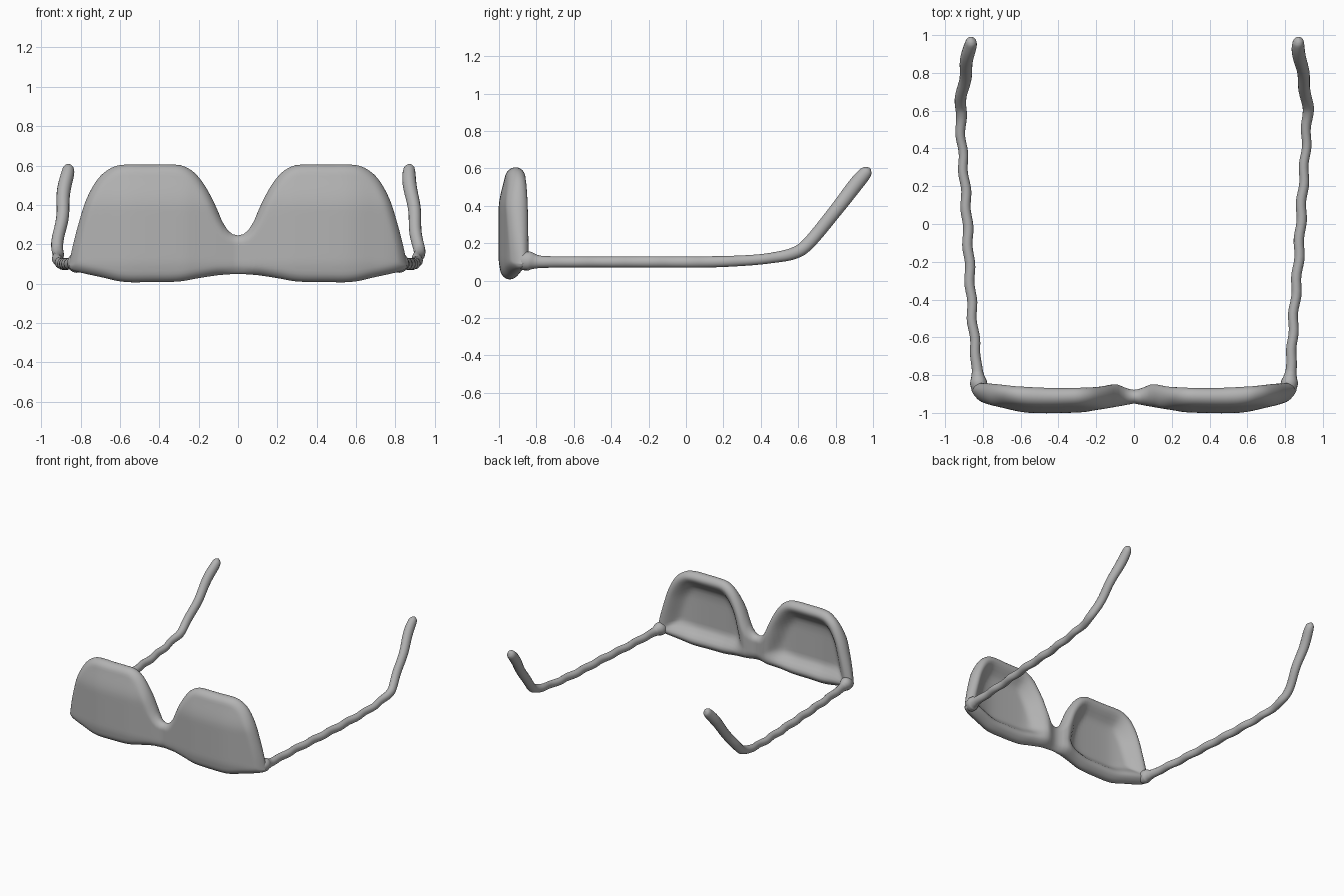
import bpy, bmesh, math
from mathutils import Vector

cube = bpy.data.objects.get("Cube")
if cube:
    bpy.data.objects.remove(cube)

grey = bpy.data.materials.new("plain_grey")
grey.use_nodes = True
grey.diffuse_color = (0.45, 0.45, 0.45, 1)
grey.node_tree.nodes["Principled BSDF"].inputs["Base Color"].default_value = (0.45, 0.45, 0.45, 1)


def spline(points, steps=8):
    """Smooth path through points of any dimension (Catmull-Rom)."""
    p = [points[0]] + list(points) + [points[-1]]
    out = []
    for i in range(1, len(p) - 2):
        for s in range(steps):
            t = s / steps
            out.append(tuple(0.5 * (2 * b + (c - a) * t + (2 * a - 5 * b + 4 * c - d) * t * t
                                    + (3 * b - a - 3 * c + d) * t ** 3)
                             for a, b, c, d in zip(*p[i - 1:i + 3])))
    return out + [tuple(points[-1])]


def lookup(table, x):
    for (x0, y0), (x1, y1) in zip(table, table[1:]):
        if x <= x1:
            return y0 + (y1 - y0) * max(0, x - x0) / max(x1 - x0, 1e-6)
    return table[-1][1]


def smooth(a, b, x):
    t = min(1, max(0, (x - a) / (b - a)))
    return t * t * (3 - 2 * t)


def finish(bm, name):
    bmesh.ops.remove_doubles(bm, verts=bm.verts, dist=0.0004)
    bmesh.ops.recalc_face_normals(bm, faces=bm.faces)
    mesh = bpy.data.meshes.new(name)
    bm.to_mesh(mesh)
    bm.free()
    mesh.materials.append(grey)
    for f in mesh.polygons:
        f.use_smooth = True
    ob = bpy.data.objects.new(name, mesh)
    bpy.context.collection.objects.link(ob)


# Half outline of the lens front (x, z), and its depth along x
TOP = spline([(0, .245), (.04, .258), (.08, .315), (.12, .41), (.17, .50), (.22, .563), (.28, .598),
              (.34, .605), (.46, .605), (.57, .605), (.64, .59), (.71, .535), (.77, .43), (.81, .305),
              (.84, .19), (.86, .09)])
BOTTOM = spline([(0, .05), (.1, .043), (.2, .028), (.3, .011), (.44, .008), (.58, .009), (.7, .034),
                 (.8, .056), (.845, .07), (.86, .09)])
FRONT = spline([(0, -.95), (.08, -.965), (.2, -.985), (.3, -.998), (.55, -1.0), (.7, -.972),
                (.8, -.945), (.86, -.91)])
BACK = spline([(0, -.878), (.04, -.87), (.1, -.848), (.2, -.862), (.4, -.868), (.6, -.86),
               (.75, -.845), (.86, -.84)])
EDGE = [Vector(p) for p in TOP + BOTTOM[::-1]]


def edge_distance(x, z):
    p, best = Vector((x, z)), 9
    for a, b in zip(EDGE, EDGE[1:]):
        d = b - a
        if d.length_squared > 1e-10:
            t = min(1, max(0, (p - a).dot(d) / d.length_squared))
            best = min(best, (a + d * t - p).length)
    return best


def depths(x, z):
    """Front and back y: rounded rim, bulging front and dished back."""
    d = edge_distance(x, z)
    front = lookup(FRONT, x) + 0.045 * smooth(.38, .64, z) + 0.015 * smooth(.12, 0, z)
    back = lookup(BACK, x) - 0.035 * smooth(.12, 0, z)
    dish = smooth(.035, .15, d) * smooth(.08, .22, x)
    back += (front + .05 - back) * dish
    mid, t = (front + back) / 2, min(1, d / .045)
    k = math.sqrt(max(0, 1 - (1 - t) ** 2))
    return mid + (front - mid) * k, mid + (back - mid) * k


# Lens front: one grid for each side, meeting at the rim
COLS, ROWS = 50, 30
half = []
for i in range(COLS + 1):
    x = .86 * math.sin(math.pi / 2 * i / COLS)
    lo, hi = lookup(BOTTOM, x), lookup(TOP, x)
    col = []
    for j in range(ROWS + 1):
        z = lo + (hi - lo) * (1 - math.cos(math.pi * j / ROWS)) / 2
        col.append((x, z, *depths(x, z)))
    half.append(col)
columns = [[(-x, z, f, b) for x, z, f, b in c] for c in half[:0:-1]] + half
bm = bmesh.new()
for side in (2, 3):
    grid = [[bm.verts.new((p[0], p[side], p[1])) for p in c] for c in columns]
    for c0, c1 in zip(grid, grid[1:]):
        for j in range(ROWS):
            bm.faces.new((c0[j], c1[j], c1[j + 1], c0[j + 1]))
finish(bm, "lens_front")


# Arms: swept round section, slightly wavy, flared at the hinge and bent up at the tip
def arm(name, side, path):
    pts = spline(path, 10)
    bm, rings, n = bmesh.new(), [], 16
    for i, (x, y, z, r) in enumerate(pts):
        a, b = Vector(pts[max(i - 1, 0)][:3]), Vector(pts[min(i + 1, len(pts) - 1)][:3])
        across = Vector((1, 0, 0))
        across = (across - (b - a).normalized() * across.dot((b - a).normalized())).normalized()
        up = across.cross((b - a).normalized())
        wave = .005 * math.sin(y * 32 + side) * smooth(-.85, -.6, y)
        c = Vector((side * (x + wave), y, z))
        across.x *= side
        up.x *= side
        rings.append([bm.verts.new(c + across * r * .9 * math.cos(2 * math.pi * k / n)
                                   + up * r * math.sin(2 * math.pi * k / n)) for k in range(n)])
    for r0, r1 in zip(rings, rings[1:]):
        for k in range(n):
            bm.faces.new((r0[k], r0[(k + 1) % n], r1[(k + 1) % n], r1[k]))
    bm.faces.new(rings[0])
    bm.faces.new(rings[-1])
    finish(bm, name)


HINGE = [(.81, -.905, .095, .02), (.815, -.88, .10, .044), (.823, -.84, .106, .05), (.828, -.80, .102, .037),
         (.833, -.74, .10, .031)]
TIP = [(.892, .80, .375, .036), (.877, .90, .505, .039), (.869, .95, .565, .036),
       (.867, .972, .588, .027), (.866, .985, .60, .006)]
BEND = [(.918, .58, .148, .032), (.914, .66, .205, .034)]
arm("left_arm", 1, HINGE + [(.845, -.5, .10, .029), (.87, -.2, .10, .03), (.888, .1, .10, .03),
                            (.904, .32, .108, .028), (.912, .46, .122, .028)] + BEND + TIP)
arm("right_arm", -1, HINGE + [(.855, -.5, .10, .029), (.873, -.2, .10, .03), (.888, .1, .10, .03),
                              (.904, .32, .108, .028), (.914, .46, .122, .028)] + BEND + TIP)
